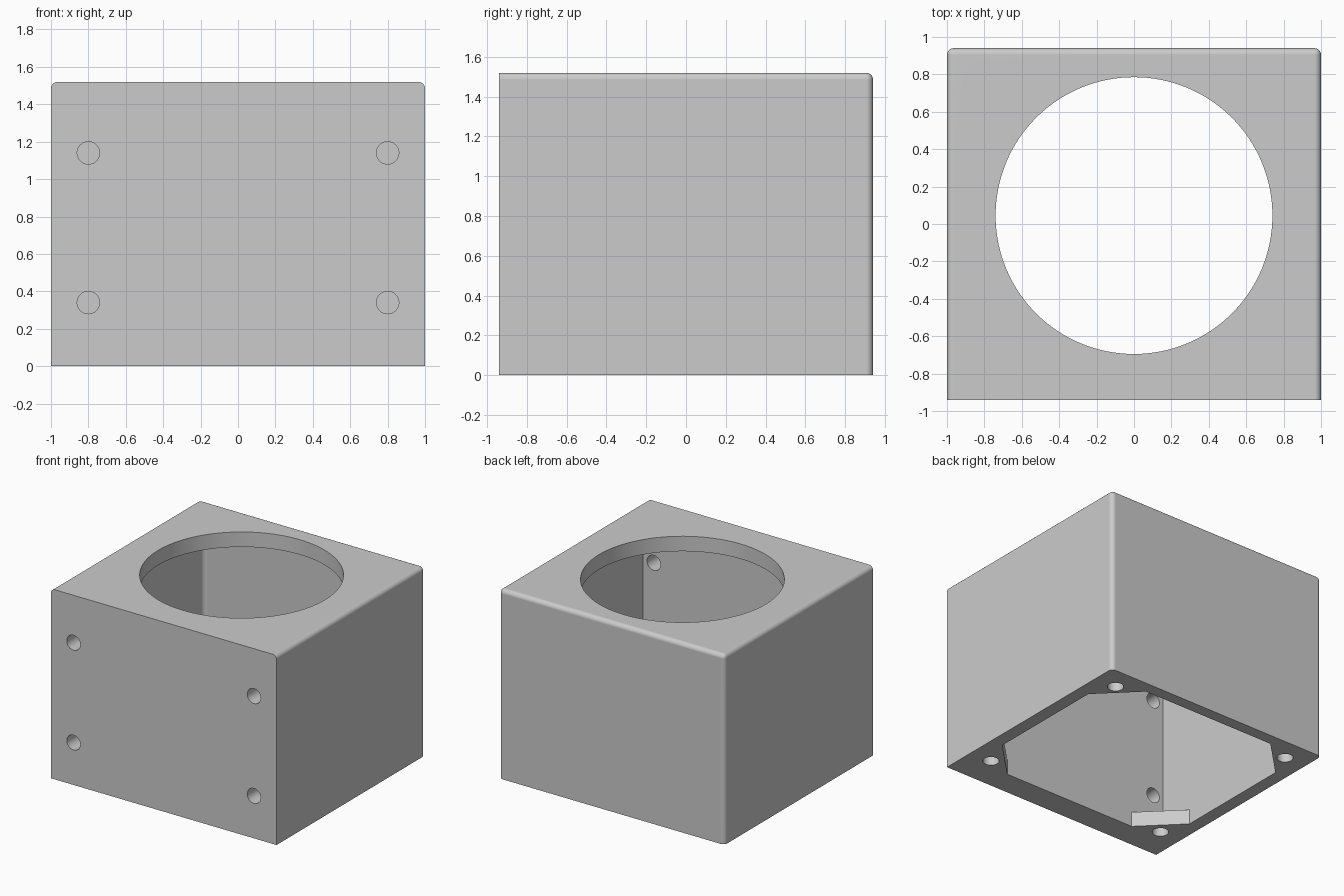
import bpy, bmesh, math
from mathutils import Matrix, Vector

cube = bpy.data.objects.get("Cube")
if cube:
    bpy.data.objects.remove(cube, do_unlink=True)

W, D, H = 1.0, 0.94, 1.52          # half width, half depth, height
FILLET = 0.035
FLOOR = 0.12                       # thickness of top plate and corner tabs
IN_X, IN_BACK, IN_FRONT = 0.895, 0.845, -0.735
MID_Y = 0.045                      # centre of the opening and base holes

grey = bpy.data.materials.new("light grey plastic")
grey.use_nodes = True
grey.diffuse_color = (0.6, 0.6, 0.6, 1)
grey.node_tree.nodes["Principled BSDF"].inputs["Base Color"].default_value = (0.6, 0.6, 0.6, 1)


def finish(name, bm):
    bmesh.ops.recalc_face_normals(bm, faces=bm.faces)
    mesh = bpy.data.meshes.new(name)
    bm.to_mesh(mesh)
    bm.free()
    mesh.materials.append(grey)
    obj = bpy.data.objects.new(name, mesh)
    bpy.context.collection.objects.link(obj)
    return obj


def filleted_box(name, x, front, back, z0, z1):
    """Box rounded on its top and rear edges; front and bottom stay sharp."""
    bm = bmesh.new()
    bmesh.ops.create_cube(bm, size=1)
    for v in bm.verts:
        v.co = (2 * x * v.co.x, back if v.co.y > 0 else front, z1 if v.co.z > 0 else z0)
    edges = [e for e in bm.edges
             if not all(abs(v.co.y - front) < 1e-5 for v in e.verts)
             and not all(abs(v.co.z - z0) < 1e-5 for v in e.verts)]
    bmesh.ops.bevel(bm, geom=edges, offset=FILLET, offset_type='OFFSET',
                    segments=5, profile=0.5, affect='EDGES')
    return finish(name, bm)


def prism(name, points, z0, z1):
    bm = bmesh.new()
    face = bm.faces.new([bm.verts.new((x, y, z0)) for x, y in points])
    new = bmesh.ops.extrude_face_region(bm, geom=[face])["geom"]
    verts = [v for v in new if isinstance(v, bmesh.types.BMVert)]
    bmesh.ops.translate(bm, verts=verts, vec=(0, 0, z1 - z0))
    return finish(name, bm)


def cylinder(name, centre, radius, length, sides, along_y=False):
    bm = bmesh.new()
    turn = Matrix.Rotation(math.pi / 2, 4, 'X') if along_y else Matrix()
    bmesh.ops.create_cone(bm, cap_ends=True, segments=sides, radius1=radius, radius2=radius,
                          depth=length, matrix=Matrix.Translation(Vector(centre)) @ turn)
    return finish(name, bm)


def activate(obj):
    bpy.ops.object.select_all(action='DESELECT')
    obj.select_set(True)
    bpy.context.view_layer.objects.active = obj


def cut(target, cutter):
    cutter.hide_render = True
    mod = target.modifiers.new("cut", 'BOOLEAN')
    mod.operation = 'DIFFERENCE'
    mod.solver = 'EXACT'
    mod.object = cutter
    activate(target)
    bpy.ops.object.modifier_apply(modifier=mod.name)
    bpy.data.objects.remove(cutter, do_unlink=True)


housing = filleted_box("housing", W, -D, D, 0, H)

# Inner cavity, leaving a triangular screw tab in each bottom corner
cavity = filleted_box("cavity_cutter", IN_X, IN_FRONT, IN_BACK, -0.1, H - FLOOR)
for sx in (-1, 1):
    for sy, wall in ((1, IN_BACK), (-1, IN_FRONT)):
        tab = [(sx * (IN_X + a), wall + sy * b) for a, b in ((-0.4, 0.1), (0.1, -0.4), (0.1, 0.1))]
        cut(cavity, prism("tab_cutter", tab, -0.2, FLOOR))
cut(housing, cavity)

# Large round opening in the top
cut(housing, cylinder("opening_cutter", (0, MID_Y, H), 0.74, 0.6, 128))

# Screw holes through the front wall and the corner tabs
for sx in (-1, 1):
    for z in (0.34, 1.14):
        cut(housing, cylinder("front_hole_cutter", (sx * 0.8, -D, z), 0.06, 0.6, 40, True))
    for sy in (-1, 1):
        cut(housing, cylinder("base_hole_cutter", (sx * 0.81, MID_Y + sy * 0.71, 0), 0.06, 0.4, 40))

# Smooth fillets and holes, flat walls
activate(housing)
bpy.ops.object.shade_smooth_by_angle(angle=math.radians(30))
weighted = housing.modifiers.new("weighted_normals", 'WEIGHTED_NORMAL')
weighted.keep_sharp = True
